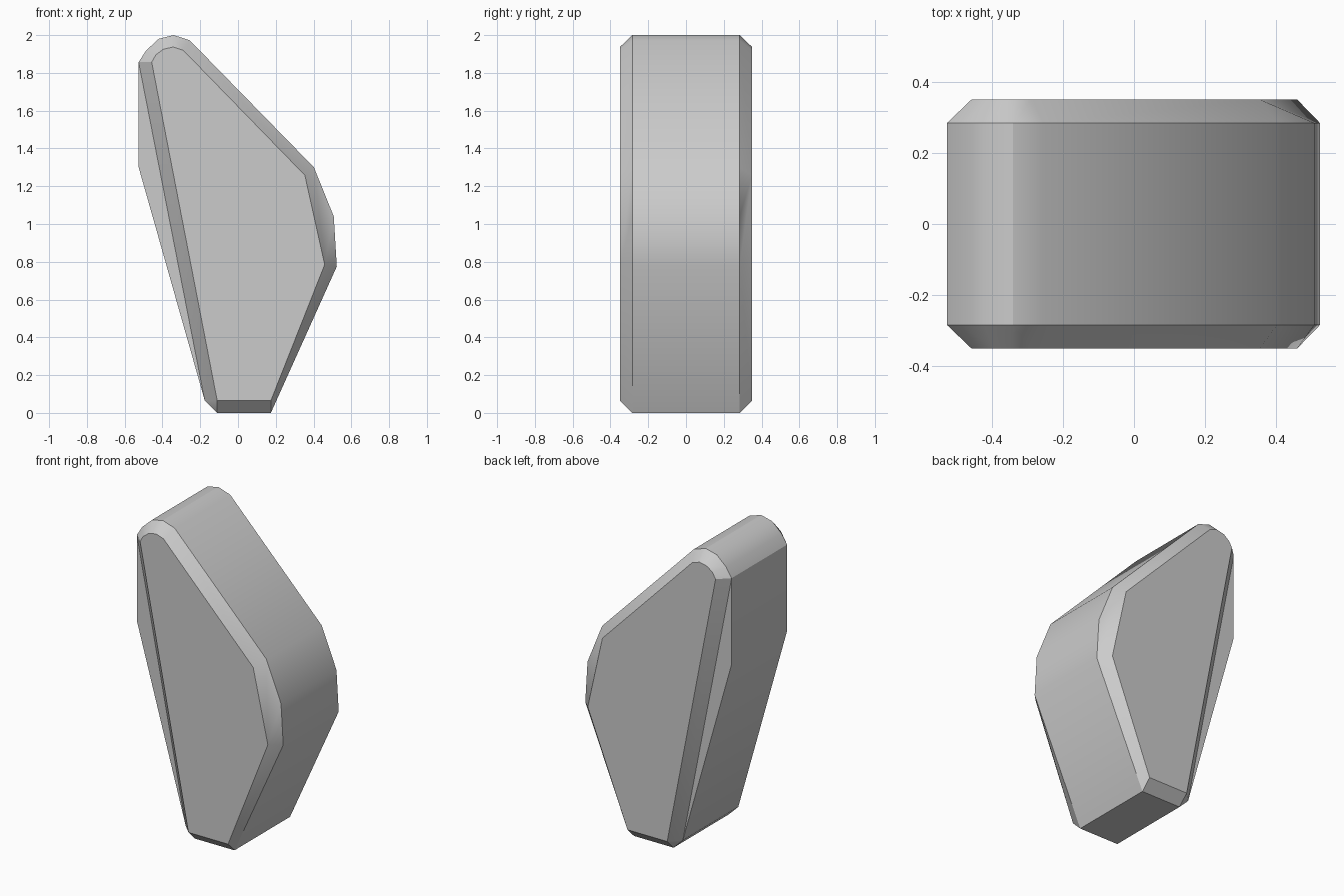
import bpy
import bmesh
import math

cube = bpy.data.objects.get("Cube")
if cube:
    bpy.data.objects.remove(cube, do_unlink=True)

# Plain grey material
grey = bpy.data.materials.new("plain grey")
grey.use_nodes = True
colour = (0.6, 0.6, 0.6, 1.0)
grey.diffuse_color = colour
grey.node_tree.nodes["Principled BSDF"].inputs["Base Color"].default_value = colour

# Side rim profile (x, z), clockwise from the left of the rounded tip
RIM = [(-.526, 1.857), (-.487, 1.918), (-.42, 1.98), (-.34, 2), (-.255, 1.972),
       (.402, 1.3), (.507, 1.04), (.523, .775), (.174, 0), (-.11, 0),
       (-.176, .065), (-.526, 1.3)]
# Flat cap profile, set in from the rim
CAP = [(-.457, 1.857), (-.435, 1.895), (-.396, 1.925), (-.343, 1.937), (-.29, 1.92),
       (.354, 1.258), (.459, .785), (.174, .065), (-.11, .065)]
RIM_DEPTH, CAP_DEPTH = .284, .35


def ring(bm, profile, y):
    return [bm.verts.new((x, y, z)) for x, z in profile]


def add_end(bm, side):
    """Cap, chamfer and flat ledge of one end; returns the rim vertices."""
    rim = ring(bm, RIM, side * RIM_DEPTH)
    cap = ring(bm, CAP, side * CAP_DEPTH)
    bm.faces.new(cap)
    # Chamfer round the tip and down the long slope
    for i in range(5):
        bm.faces.new((rim[i], rim[i + 1], cap[i + 1], cap[i]))
    # Chamfer fan at the bulge, hinged differently at each end
    upper, lower = cap[5], cap[6]
    hinge = lower if side < 0 else upper
    for i in (5, 6):
        bm.faces.new((rim[i], rim[i + 1], hinge))
    bm.faces.new((upper, rim[5] if side < 0 else rim[7], lower))
    # Chamfer on the lower slope and the foot
    for i in (7, 8):
        bm.faces.new((rim[i], rim[i + 1], cap[i], cap[i - 1]))
    bm.faces.new((rim[9], rim[10], cap[8]))
    # Chamfer on the straight edge, then the flat ledge beside it
    bm.faces.new((rim[10], rim[0], cap[0], cap[8]))
    bm.faces.new((rim[10], rim[11], rim[0]))
    return rim


# Build the body: two ends joined by a band of side faces
bm = bmesh.new()
front, back = add_end(bm, -1), add_end(bm, 1)
count = len(RIM)
for i in range(count):
    j = (i + 1) % count
    bm.faces.new((front[i], front[j], back[j], back[i]))
bmesh.ops.recalc_face_normals(bm, faces=bm.faces)

mesh = bpy.data.meshes.new("chamfered_body")
bm.to_mesh(mesh)
bm.free()
mesh.materials.append(grey)
body = bpy.data.objects.new("chamfered_body", mesh)
bpy.context.collection.objects.link(body)

# Smooth the rounded parts, keep the hard edges
bpy.ops.object.select_all(action="DESELECT")
body.select_set(True)
bpy.context.view_layer.objects.active = body
bpy.ops.object.shade_smooth_by_angle(angle=math.radians(30))
